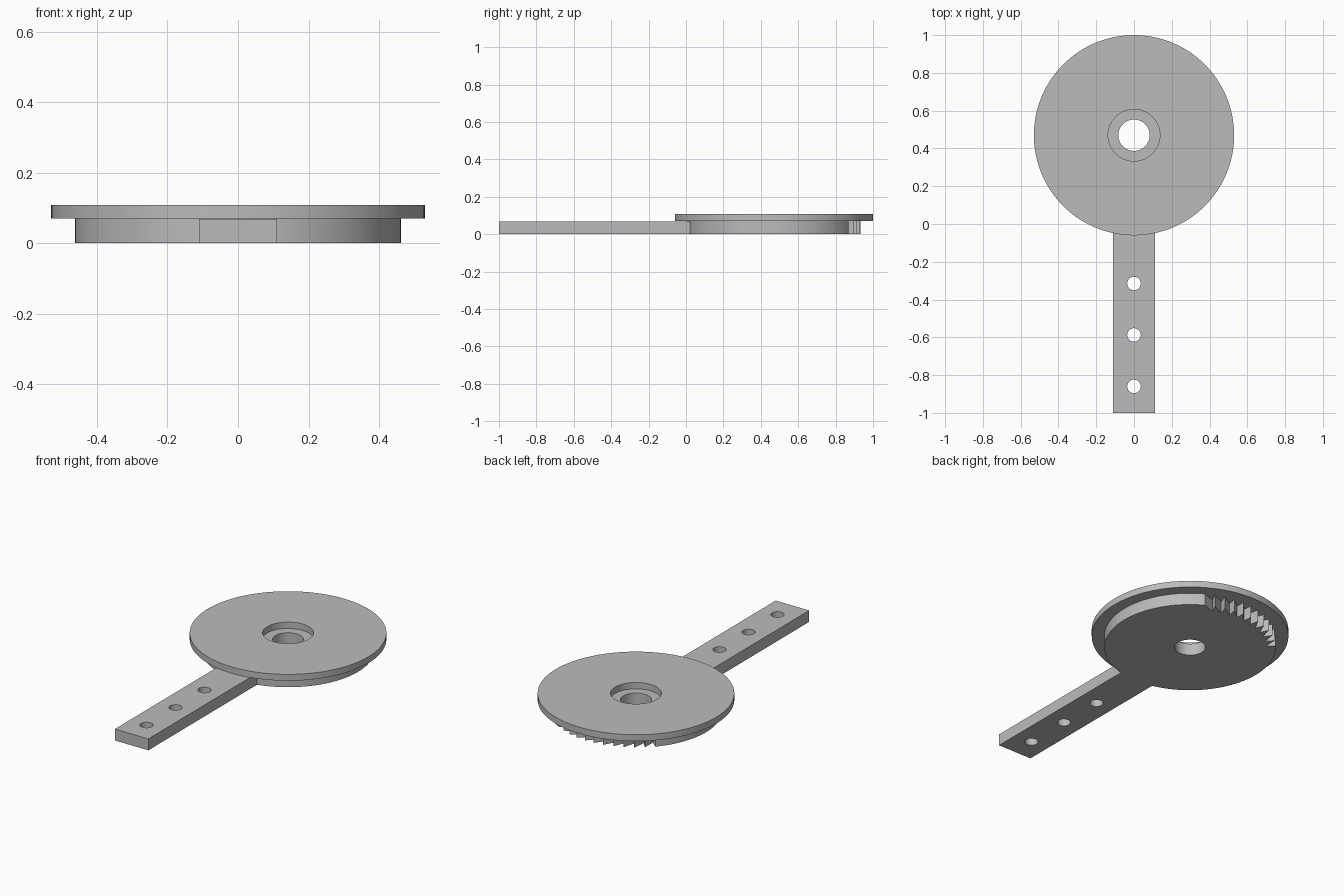
import bpy, bmesh
from math import sin, cos, asin, radians, pi

cube = bpy.data.objects.get("Cube")
if cube:
    bpy.data.objects.remove(cube, do_unlink=True)

CY = 0.47            # centre of the wheel along y
BODY_R, PLATE_R = 0.462, 0.53
BORE_R, RECESS_R = 0.083, 0.137
BODY_H, TOP = 0.07, 0.108
ARM_W = 0.11

grey = bpy.data.materials.new("plain grey")
grey.use_nodes = True
colour = (0.5, 0.5, 0.5, 1)
grey.diffuse_color = colour
grey.node_tree.nodes["Principled BSDF"].inputs["Base Color"].default_value = colour


def polar(angle, r, z):
    return (r * cos(angle), CY + r * sin(angle), z)


def finish(bm, name):
    bmesh.ops.remove_doubles(bm, verts=bm.verts, dist=1e-5)
    bmesh.ops.recalc_face_normals(bm, faces=bm.faces)
    mesh = bpy.data.meshes.new(name)
    bm.to_mesh(mesh)
    bm.free()
    obj = bpy.data.objects.new(name, mesh)
    bpy.context.collection.objects.link(obj)
    mesh.materials.append(grey)
    return obj


def smooth(obj):
    bpy.ops.object.select_all(action='DESELECT')
    obj.select_set(True)
    bpy.context.view_layer.objects.active = obj
    bpy.ops.object.shade_smooth_by_angle(angle=radians(30))


def ring(name, outline, inner, z0, z1):
    """Flat ring with a round hole; outline is a list of (angle, radius)."""
    bm = bmesh.new()
    loops = []
    for a, r in outline:
        section = ((inner, z0), (r, z0), (r, z1), (inner, z1))
        loops.append([bm.verts.new(polar(a, rr, z)) for rr, z in section])
    for i, p in enumerate(loops):
        q = loops[(i + 1) % len(loops)]
        for k in range(4):
            m = (k + 1) % 4
            bm.faces.new((p[k], p[m], q[m], q[k]))
    smooth(finish(bm, name))


# Top plate with the wide recess
ring("top_plate", [(2 * pi * i / 128, PLATE_R) for i in range(128)],
     RECESS_R, BODY_H, TOP)

# Lower body: round, with a run of ratchet teeth cut into the back
START, END, TEETH, DEPTH = radians(60), radians(138), 11, 0.054
step = (END - START) / TEETH
outline = []
for i in range(TEETH):
    outline.append((START + i * step, BODY_R))
    outline.append((START + (i + 1) * step, BODY_R - DEPTH))
ARC = 100
for i in range(ARC):
    outline.append((END + (2 * pi - END + START) * i / ARC, BODY_R))
ring("ratchet_body", outline, BORE_R, 0, BODY_H)

# Arm, ending on the curve of the body
half = asin(ARM_W / BODY_R)
arm_outline = [(-ARM_W, -1), (ARM_W, -1)]
arm_outline += [polar(-pi / 2 + half * (1 - i / 6), BODY_R, 0)[:2] for i in range(13)]
bm = bmesh.new()
base = bm.faces.new([bm.verts.new((x, y, 0)) for x, y in arm_outline])
top = bmesh.ops.extrude_face_region(bm, geom=[base])["geom"]
bmesh.ops.translate(bm, vec=(0, 0, BODY_H - 0.002),
                    verts=[v for v in top if isinstance(v, bmesh.types.BMVert)])
arm = finish(bm, "arm")

# Three mounting holes through the arm
for i in range(3):
    bpy.ops.mesh.primitive_cylinder_add(vertices=32, radius=0.036, depth=0.4,
                                        location=(0, -0.86 + 0.2725 * i, 0))
    cutter = bpy.context.object
    cutter.name = "hole_cutter_%d" % (i + 1)
    cutter.data.materials.append(grey)
    cut = arm.modifiers.new("hole", 'BOOLEAN')
    cut.operation, cut.solver, cut.object = 'DIFFERENCE', 'EXACT', cutter
    bpy.context.view_layer.objects.active = arm
    bpy.ops.object.modifier_apply(modifier=cut.name)
    bpy.data.objects.remove(cutter, do_unlink=True)
smooth(arm)
